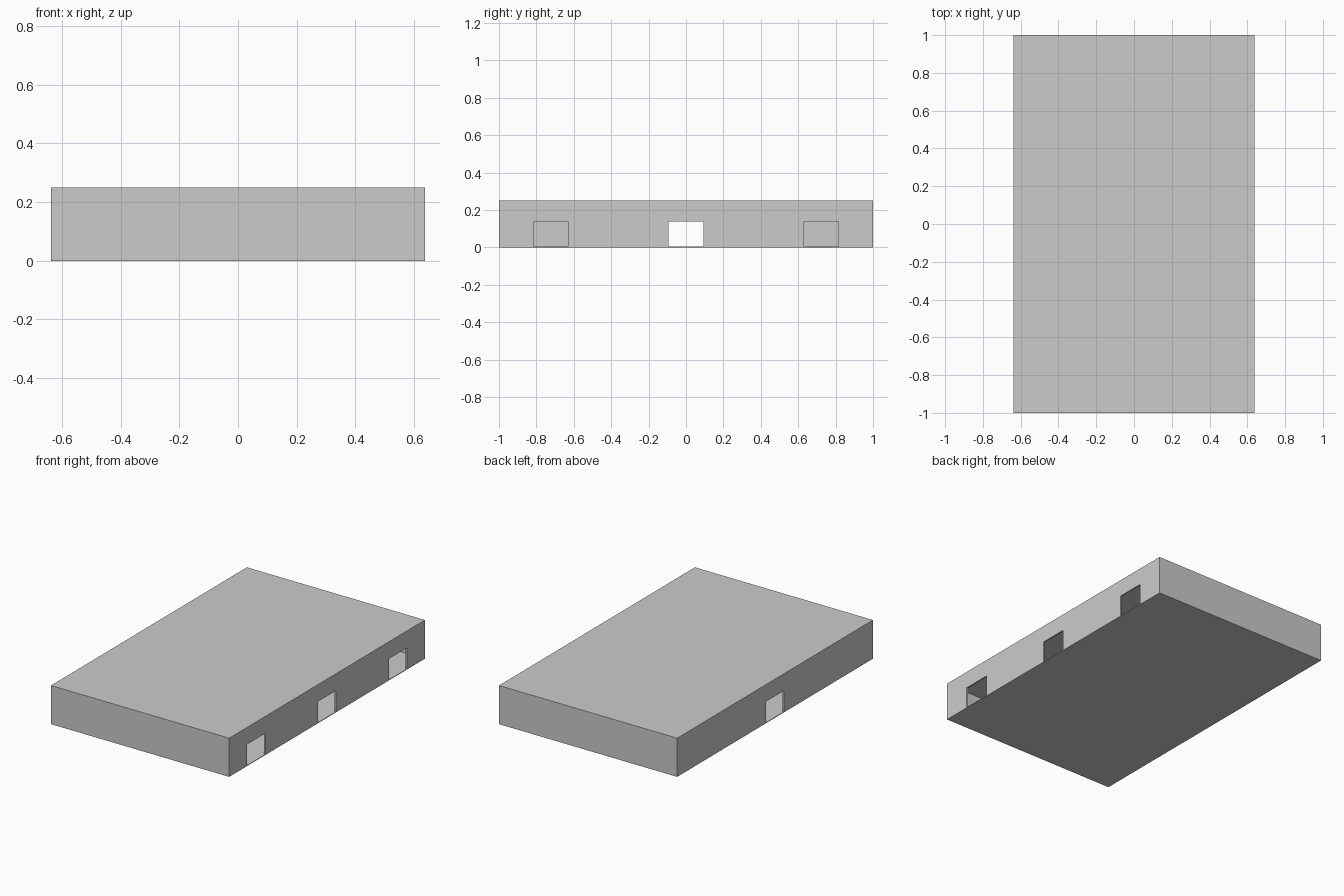
import bpy

if "Cube" in bpy.data.objects:
    bpy.data.objects.remove(bpy.data.objects["Cube"])

HX, HY, H = 0.637, 1.0, 0.25   # half width, half length, height
T = 0.01                       # wall and roof thickness
FLOOR = 0.004                  # floor slab thickness
DOOR_W, DOOR_TOP = 0.185, 0.14


def box(name, x0, x1, y0, y1, z0, z1):
    bpy.ops.mesh.primitive_cube_add(
        size=1, location=((x0 + x1) / 2, (y0 + y1) / 2, (z0 + z1) / 2))
    ob = bpy.context.object
    ob.name = name
    ob.scale = (x1 - x0, y1 - y0, z1 - z0)
    bpy.ops.object.transform_apply(location=False, rotation=False, scale=True)
    return ob


def cut(target, cutter):
    cutter.hide_render = True
    mod = target.modifiers.new(cutter.name, 'BOOLEAN')
    mod.operation = 'DIFFERENCE'
    mod.solver = 'EXACT'
    mod.object = cutter
    bpy.context.view_layer.objects.active = target
    bpy.ops.object.modifier_apply(modifier=mod.name)
    bpy.data.objects.remove(cutter, do_unlink=True)


# Floor slab
box("floor", -HX, HX, -HY, HY, 0, FLOOR)

# Walls and flat roof, hollowed from below
shell = box("walls_and_roof", -HX, HX, -HY, HY, FLOOR, H)
cut(shell, box("room_cutter", -HX + T, HX - T, -HY + T, HY - T, -0.1, H - T))

# Doorways: three on the right wall, one on the left wall
for side, y in ((1, -0.723), (1, 0), (1, 0.723), (-1, 0)):
    x = side * HX
    cut(shell, box("door_cutter", x - 0.05, x + 0.05,
                   y - DOOR_W / 2, y + DOOR_W / 2, -0.1, DOOR_TOP))
